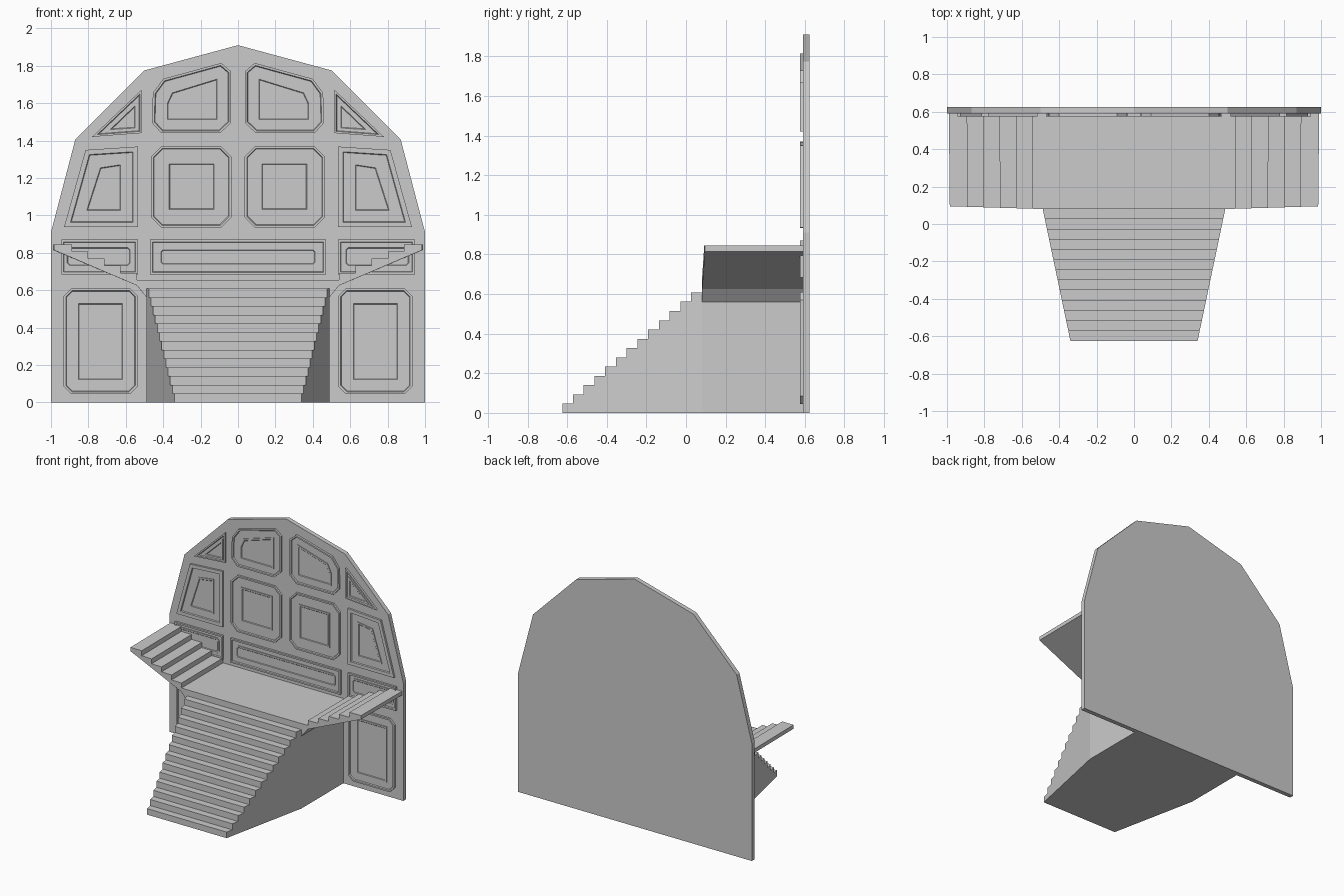
import bpy, bmesh
from mathutils import Vector

if "Cube" in bpy.data.objects:
    bpy.data.objects.remove(bpy.data.objects["Cube"])


def make(name, bm, mirror=False):
    bmesh.ops.recalc_face_normals(bm, faces=bm.faces[:])
    me = bpy.data.meshes.new(name)
    bm.to_mesh(me)
    bm.free()
    ob = bpy.data.objects.new(name, me)
    bpy.context.collection.objects.link(ob)
    if mirror:
        m = ob.modifiers.new("mirror", 'MIRROR')
        m.use_mirror_merge = False
    return ob


def loft(bm, loops):
    # closed skin through equal-length loops of 3D points
    rings = [[bm.verts.new(p) for p in lp] for lp in loops]
    for a, b in zip(rings, rings[1:]):
        n = len(a)
        for i in range(n):
            bm.faces.new((a[i], a[(i + 1) % n], b[(i + 1) % n], b[i]))
    bm.faces.new(rings[0][::-1])
    bm.faces.new(rings[-1])


def inset(pts, d):
    # move every edge of a counter-clockwise convex outline inwards by d
    out, n = [], len(pts)
    for i in range(n):
        p, a, b = Vector(pts[i]), Vector(pts[i - 1]), Vector(pts[(i + 1) % n])
        u, v = (p - a).normalized(), (b - p).normalized()
        n1, n2 = Vector((-u.y, u.x)), Vector((-v.y, v.x))
        out.append(tuple(p + (n1 + n2) * d / (1 + n1.dot(n2))))
    return out


def rect(x0, x1, z0, z1, c=0):
    # rectangle with optional cut corners, counter-clockwise
    if not c:
        return [(x0, z0), (x1, z0), (x1, z1), (x0, z1)]
    return [(x0 + c, z0), (x1 - c, z0), (x1, z0 + c), (x1, z1 - c),
            (x1 - c, z1), (x0 + c, z1), (x0, z1 - c), (x0, z0 + c)]


def rim(bm, pts, w, front, floor):
    # slab with a raised rim of width w around a sunken field
    steps = [(0, 0.6), (0, front), (w, front), (w + 0.004, floor)]
    loft(bm, [[(x, y, z) for x, z in inset(pts, d)] for d, y in steps])


def panel(name, outer, inner, w=0.012, mirror=True):
    bm = bmesh.new()
    rim(bm, outer, w, 0.575, 0.583)
    rim(bm, inner, 0.012, 0.577, 0.581)
    make(name, bm, mirror)


# Arched back wall
bm = bmesh.new()
half = [(1, 0), (1, 0.91), (0.87, 1.405), (0.5, 1.775)]
arch = half + [(0, 1.91)] + [(-x, z) for x, z in reversed(half)]
loft(bm, [[(x, y, z) for x, z in arch] for y in (0.59, 0.625)])
make("back_wall", bm)

# Wall panels
panel("lower_panel", rect(0.537, 0.932, 0.045, 0.61, 0.04), rect(0.605, 0.865, 0.11, 0.54))
panel("side_band_panel", rect(0.535, 0.945, 0.685, 0.87), rect(0.565, 0.925, 0.72, 0.84, 0.02))
panel("centre_band_panel", rect(-0.47, 0.47, 0.683, 0.87), rect(-0.425, 0.425, 0.728, 0.828, 0.018),
      mirror=False)
panel("middle_panel", rect(0.035, 0.465, 0.935, 1.37, 0.055), rect(0.115, 0.38, 1.02, 1.287))
panel("outer_panel", [(0.535, 0.937), (0.93, 0.937), (0.815, 1.35), (0.535, 1.368)],
      [(0.615, 1.015), (0.825, 1.015), (0.745, 1.265), (0.615, 1.285)], 0.026)
panel("upper_panel", [(0.095, 1.44), (0.41, 1.44), (0.46, 1.495), (0.455, 1.655),
                      (0.4, 1.73), (0.09, 1.815), (0.037, 1.77), (0.037, 1.495)],
      [(0.1, 1.5), (0.39, 1.5), (0.39, 1.6), (0.36, 1.665), (0.1, 1.745)])
panel("corner_panel", [(0.515, 1.44), (0.78, 1.42), (0.515, 1.672)],
      [(0.538, 1.456), (0.715, 1.445), (0.538, 1.615)], 0.01)

# Main flight, widening toward the landing
N, Y0, Y1, TOP = 13, -0.625, 0.08, 0.655
rise, run = TOP / (N + 1), (Y1 - Y0) / N
prof = [(Y0, 0)]
for i in range(N):
    prof += [(Y0 + i * run, (i + 1) * rise), (Y0 + (i + 1) * run, (i + 1) * rise)]
prof.append((Y1, 0))
bm = bmesh.new()
loft(bm, [[(s * (0.34 + 0.148 * (y - Y0) / (Y1 - Y0)), y, z) for y, z in prof] for s in (-1, 1)])
make("main_stairs", bm)

# Landing block
bm = bmesh.new()
loft(bm, [[(x, y, z) for x, z in rect(-0.488, 0.488, 0, TOP)] for y in (Y1, 0.595)])
make("landing", bm)

# Side flights rising outwards, with sloping underside
prof = [(0.488, 0.56), (0.488, TOP), (0.54, TOP)]
for i in range(5):
    x, z = 0.54 + i * 0.087, TOP + (i + 1) * 0.038
    prof += [(x, z), (x + 0.087 if i < 4 else 0.985, z)]
prof += [(0.985, 0.815), (0.54, 0.625)]
bm = bmesh.new()
loft(bm, [[(x, Y1 + 0.03 * (x - 0.488), z) for x, z in prof],
          [(x + 0.01 * (x - 0.488), 0.595, z) for x, z in prof]])
make("side_stairs", bm, True)
